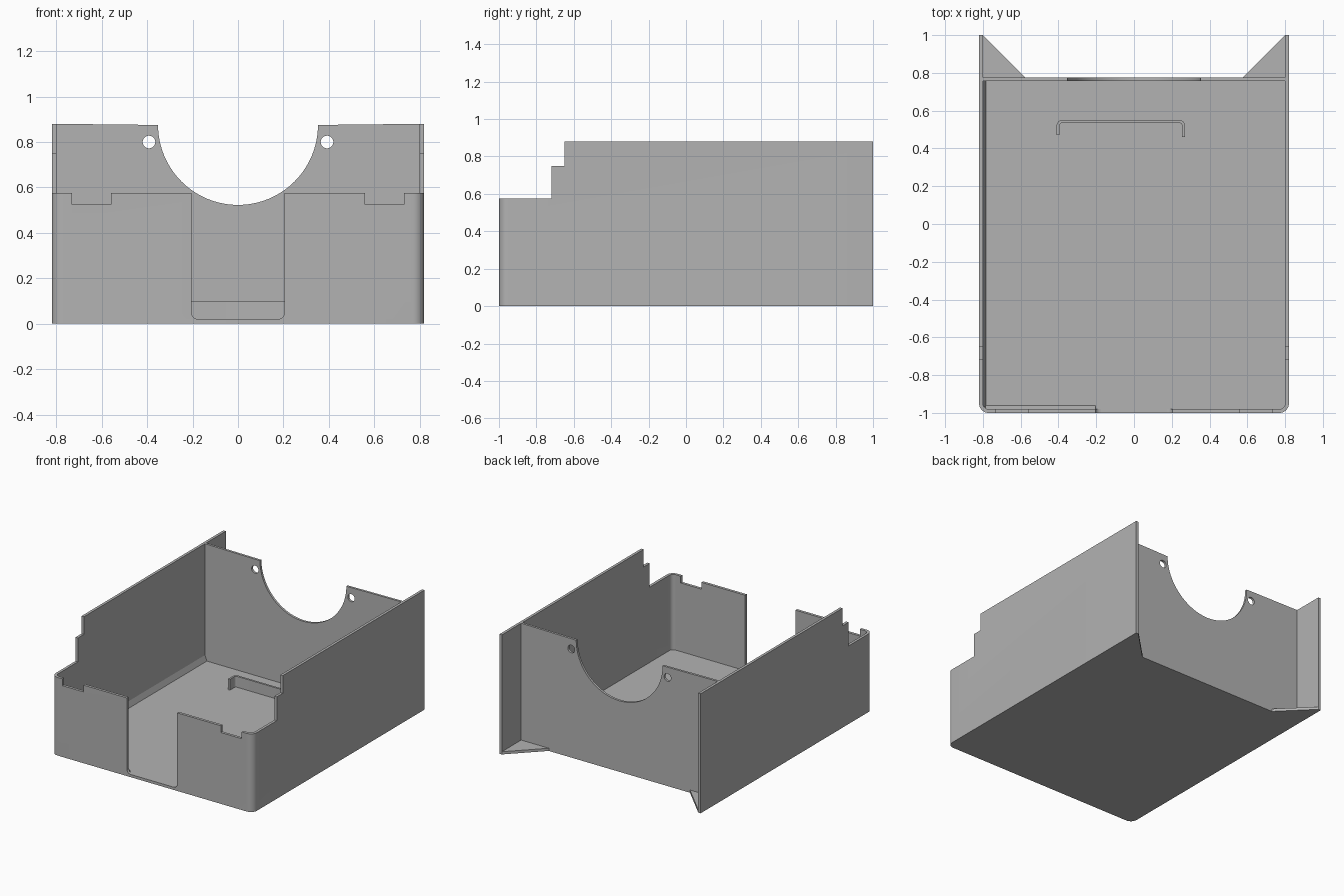
import bpy, bmesh, math
from mathutils import Vector

if "Cube" in bpy.data.objects:
    bpy.data.objects.remove(bpy.data.objects["Cube"])

W, T = 0.82, 0.02          # half width, sheet thickness
H, FRONT_H = 0.88, 0.575   # full height, front wall height

grey = bpy.data.materials.new("plain grey")
grey.diffuse_color = (0.45, 0.45, 0.45, 1)
grey.use_nodes = True
grey.node_tree.nodes["Principled BSDF"].inputs["Base Color"].default_value = grey.diffuse_color


def prism(name, pts, axis, lo, hi):
    """Extrude a 2D outline along an axis: pts are (x,z) for Y, (y,z) for X, (x,y) for Z."""
    place = {"X": lambda p, d: (d, p[0], p[1]),
             "Y": lambda p, d: (p[0], d, p[1]),
             "Z": lambda p, d: (p[0], p[1], d)}[axis]
    bm = bmesh.new()
    base = bm.faces.new([bm.verts.new(place(p, lo)) for p in pts])
    ext = bmesh.ops.extrude_face_region(bm, geom=[base])
    moved = [v for v in ext["geom"] if isinstance(v, bmesh.types.BMVert)]
    bmesh.ops.translate(bm, verts=moved, vec=Vector(place((0, 0), hi - lo)))
    bmesh.ops.recalc_face_normals(bm, faces=bm.faces)
    me = bpy.data.meshes.new(name)
    bm.to_mesh(me)
    bm.free()
    me.materials.append(grey)
    ob = bpy.data.objects.new(name, me)
    bpy.context.collection.objects.link(ob)
    return ob


def arc(cx, cy, r, a0, a1, n):
    return [(cx + r * math.cos(math.radians(a0 + (a1 - a0) * i / n)),
             cy + r * math.sin(math.radians(a0 + (a1 - a0) * i / n))) for i in range(n + 1)]


def rect(a0, b0, a1, b1):
    return [(a0, b0), (a1, b0), (a1, b1), (a0, b1)]


def cut(ob, cutters):
    for c in cutters:
        m = ob.modifiers.new("cut", "BOOLEAN")
        m.object, m.operation, m.solver = c, "DIFFERENCE", "EXACT"
        bpy.context.view_layer.objects.active = ob
        bpy.ops.object.modifier_apply(modifier=m.name)
        bpy.data.objects.remove(c)


def smooth(ob):
    bpy.ops.object.select_all(action="DESELECT")
    ob.select_set(True)
    bpy.context.view_layer.objects.active = ob
    bpy.ops.object.shade_smooth_by_angle(angle=math.radians(30))


# Floor with rounded front corners and two triangular rear tabs
R = 0.05
front_curve = arc(-W + R, -1 + R, R, 180, 270, 8) + arc(W - R, -1 + R, R, 270, 360, 8)
floor = prism("floor", front_curve + [(W, 1), (W - T, 1), (0.575, 0.775),
                                      (-0.575, 0.775), (-W + T, 1), (-W, 1)], "Z", 0, T)

# Side and front walls as one U-shaped sheet
r = R - T
inner = arc(W - R, -1 + R, r, 360, 270, 8) + arc(-W + R, -1 + R, r, 270, 180, 8)
walls = prism("side_and_front_walls",
              front_curve + [(W, 1), (W - T, 1)] + inner + [(-W + T, 1), (-W, 1)], "Z", T, H)
opening = arc(-0.175, 0.05, 0.03, 180, 270, 6) + arc(0.175, 0.05, 0.03, 270, 360, 6) \
    + [(0.205, 1), (-0.205, 1)]
cut(walls, [
    prism("step_low", rect(-1.1, FRONT_H, -0.72, 1), "X", -1, 1),
    prism("step_high", rect(-0.8, 0.75, -0.65, 1), "X", -1, 1),
    prism("notch_left", rect(-0.73, 0.525, -0.56, 1), "Y", -1.1, -0.9),
    prism("notch_right", rect(0.56, 0.525, 0.73, 1), "Y", -1.1, -0.9),
    prism("front_opening", opening, "Y", -1.1, -0.9),
])

# Back wall with a round cut-out and two screw holes
back = prism("back_wall", [(-W + T, T), (W - T, T), (W - T, H)]
             + arc(0, 0.875, 0.352, 0, -180, 48) + [(-W + T, H)], "Y", 0.758, 0.775)
cut(back, [prism("screw_hole", arc(s * 0.392, 0.8, 0.028, 0, 345, 23), "Y", 0.7, 0.85)
           for s in (-1, 1)])

# Sloped strips where the left and front walls meet the floor
prism("left_floor_strip", [(-W + T, T), (-W + T + 0.016, T), (-W + T, T + 0.04)],
      "Y", -0.965, 0.758)
prism("front_floor_strip", [(-0.98, T), (-0.96, T), (-0.98, T + 0.03)], "X", -0.785, -0.205)

# Low bent rail on the floor
x0, x1, y1, t, ro = -0.41, 0.27, 0.55, 0.015, 0.03
rail = prism("floor_rail",
             [(x0, 0.47)] + arc(x0 + ro, y1 - ro, ro, 180, 90, 6)
             + arc(x1 - ro, y1 - ro, ro, 90, 0, 6) + [(x1, 0.46), (x1 - t, 0.46)]
             + arc(x1 - ro, y1 - ro, ro - t, 0, 90, 6)
             + arc(x0 + ro, y1 - ro, ro - t, 90, 180, 6) + [(x0 + t, 0.47)], "Z", T, 0.1)

for ob in (floor, walls, back, rail):
    smooth(ob)
